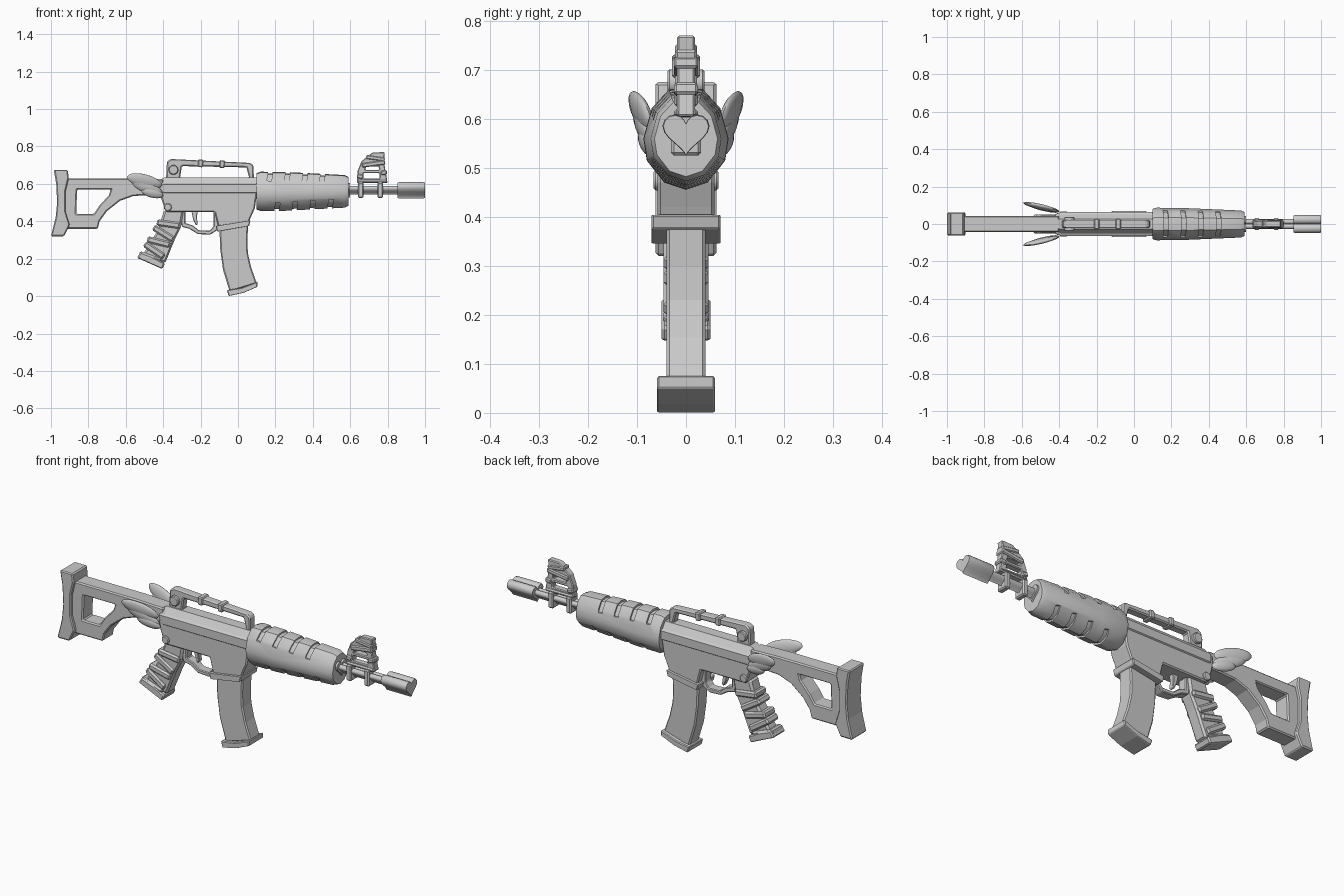
import bpy, bmesh
from math import radians, sin, cos, pi
from mathutils import Matrix, Vector

if "Cube" in bpy.data.objects:
    bpy.data.objects.remove(bpy.data.objects["Cube"])


def finish(name, bm, bevel=0.0, smooth=False):
    bmesh.ops.recalc_face_normals(bm, faces=bm.faces[:])
    me = bpy.data.meshes.new(name)
    bm.to_mesh(me)
    bm.free()
    ob = bpy.data.objects.new(name, me)
    bpy.context.collection.objects.link(ob)
    bpy.ops.object.select_all(action='DESELECT')
    ob.select_set(True)
    bpy.context.view_layer.objects.active = ob
    if bevel:
        m = ob.modifiers.new("bevel", 'BEVEL')
        m.width, m.segments, m.limit_method = bevel, 1, 'ANGLE'
    if smooth:
        bpy.ops.object.shade_smooth_by_angle(angle=radians(35))
    return ob


def prism(name, outline, half, holes=(), bevel=0.006):
    """Side profile in x/z, with optional holes, extruded across y."""
    bm = bmesh.new()
    for loop in (outline, *holes):
        vs = [bm.verts.new((x, -half, z)) for x, z in loop]
        for a, b in zip(vs, vs[1:] + vs[:1]):
            bm.edges.new((a, b))
    bmesh.ops.triangle_fill(bm, edges=bm.edges[:], use_beauty=True, normal=(0, -1, 0))
    ext = bmesh.ops.extrude_face_region(bm, geom=bm.faces[:])["geom"]
    bmesh.ops.translate(bm, vec=(0, 2 * half, 0),
                        verts=[g for g in ext if isinstance(g, bmesh.types.BMVert)])
    return finish(name, bm, bevel)


def loft(name, section, stations, zc, smooth=False):
    """Cross-section in y/z swept along x; stations are (x, scale)."""
    bm = bmesh.new()
    rings = [[bm.verts.new((x, y * s, zc + z * s)) for y, z in section] for x, s in stations]
    n = len(section)
    for a, b in zip(rings, rings[1:]):
        for i in range(n):
            bm.faces.new((a[i], a[(i + 1) % n], b[(i + 1) % n], b[i]))
    bm.faces.new(rings[0])
    bm.faces.new(rings[-1])
    return finish(name, bm, 0, smooth)


def boxes(name, items, bevel=0.006):
    """Boxes (x, z, size x, size y, size z, tilt about y) in one object."""
    bm = bmesh.new()
    for x, z, sx, sy, sz, tilt in items:
        mat = (Matrix.Translation((x, 0, z)) @ Matrix.Rotation(radians(tilt), 4, 'Y')
               @ Matrix.Diagonal((sx, sy, sz, 1)))
        bmesh.ops.create_cube(bm, size=1, matrix=mat)
    return finish(name, bm, bevel)


def pin(name, x, z, r, half):
    bm = bmesh.new()
    bmesh.ops.create_cone(bm, cap_ends=True, segments=16, radius1=r, radius2=r, depth=2 * half,
                          matrix=Matrix.Translation((x, 0, z)) @ Matrix.Rotation(pi / 2, 4, 'X'))
    finish(name, bm, 0.004, True)


def mirrored(half):
    """Close a half section whose first and last points lie on y = 0."""
    return half + [(-y, z) for y, z in half[-2:0:-1]]


# Shoulder stock
prism("butt_pad", [(-.985, .675), (-.91, .675), (-.905, .63), (-.922, .56), (-.922, .45),
                   (-.90, .38), (-.93, .32), (-1, .32), (-.975, .42), (-.967, .5), (-.972, .6)], .062)
prism("stock", [(-.94, .63), (-.56, .63), (-.40, .625), (-.40, .54), (-.47, .54), (-.56, .535),
                (-.63, .51), (-.70, .455), (-.74, .40), (-.75, .36), (-.94, .36)], .043,
      [[(-.86, .57), (-.68, .57), (-.69, .54), (-.74, .485), (-.77, .44), (-.865, .44)]])

# Receiver
prism("lower_receiver", [(-.42, .57), (-.41, .52), (-.385, .45), (-.125, .45), (-.105, .37),
                         (.06, .40), (.068, .42), (.09, .47), (.105, .57)], .058)
loft("upper_receiver", mirrored([(0, .075), (.028, .075), (.05, .045), (.064, .038),
                                 (.064, -.005), (.05, -.015), (0, -.015)]),
     [(-.42, .8), (-.39, 1), (.11, 1)], .56)
prism("magazine_collar", [(-.12, .375), (.067, .405), (.06, .375), (-.112, .345)], .07, bevel=.004)
pin("rear_pin", -.375, .475, .021, .066)

# Magazine
prism("magazine", [(-.10, .38), (.055, .39), (.05, .30), (.053, .23), (.07, .155), (.1, .07),
                   (-.045, .025), (-.08, .14), (-.095, .25)], .04)
prism("magazine_base", [(-.06, .032), (.02, .045), (.105, .077), (.105, .05), (.03, .018),
                        (-.05, 0)], .059, bevel=.004)

# Pistol grip with wraps
prism("grip", [(-.395, .46), (-.29, .46), (-.305, .37), (-.335, .31), (-.39, .175),
               (-.51, .22), (-.43, .35)], .036, bevel=.01)
prism("grip_base", [(-.54, .205), (-.405, .145), (-.39, .175), (-.455, .21), (-.52, .235)], .05)
boxes("grip_wraps", [(-.372 - .1 * t, .385 - .185 * t, .125, .092, .034, a)
                     for t, a in ((0, 8), (.27, 32), (.52, 14), (.76, 34), (.98, 20))], .008)

# Trigger group
prism("trigger_guard", [(-.31, .46), (-.30, .37), (-.26, .36), (-.215, .332), (-.15, .328),
                        (-.10, .36), (-.10, .46)], .025,
      [[(-.28, .452), (-.28, .39), (-.24, .377), (-.21, .352), (-.15, .35), (-.13, .375),
        (-.13, .452)]], .004)
prism("trigger", [(-.25, .46), (-.215, .46), (-.22, .42), (-.215, .385), (-.225, .378),
                  (-.24, .41)], .014, bevel=.003)

# Carry handle
prism("carry_handle", [(-.385, .62), (-.38, .72), (-.36, .733), (.065, .712), (.083, .70),
                       (.085, .62)], .022,
      [[(-.31, .632), (-.30, .695), (.045, .688), (.06, .632)]])
boxes("handle_bands", [(-.2, .71, .028, .058, .042, 3), (-.085, .705, .028, .058, .042, 3)], .005)
pin("sight_knob", -.345, .675, .026, .038)

# Handguard: slotted shell over a core
guard = mirrored([(0, .105), (.035, .10), (.07, .062), (.087, .0), (.08, -.045),
                  (.045, -.09), (0, -.105)])
shell = loft("handguard_shell", guard, [(.10, .93), (.12, 1), (.25, .99), (.57, .83), (.59, .74)],
             .56, True)
cuts = []
for i in range(4):
    x = .18 + .094 * i
    cuts += [(x, .71, .024, .3, .19 + .012 * i, 8), (x + .02, .405, .024, .3, .19 + .012 * i, 8)]
cutter = boxes("slot_cutter", cuts, 0)
cutter.hide_render = True
mod = shell.modifiers.new("slots", 'BOOLEAN')
mod.operation, mod.object, mod.solver = 'DIFFERENCE', cutter, 'EXACT'
bpy.context.view_layer.objects.active = shell
bpy.ops.object.modifier_apply(modifier="slots")
bpy.data.objects.remove(cutter)
loft("handguard_core", guard, [(.105, .9), (.25, .91), (.575, .75)], .56, True)

# Heart-section barrel and muzzle
heart = []
for i in range(28):
    t = 2 * pi * i / 28
    h = 13 * cos(t) - 5 * cos(2 * t) - 2 * cos(3 * t) - cos(4 * t)
    heart.append((.05 * sin(t) ** 3, .0031 * (h + 2.5)))
loft("barrel", heart, [(.55, .52), (.87, .52)], .566, True)
loft("barrel_collar", heart, [(.58, .85), (.60, .85)], .566, True)
loft("muzzle", heart, [(.853, .9), (.86, .96), (.992, .96), (1, .92)], .566, True)

# Front sight
prism("front_sight", [(.635, .605), (.64, .67), (.66, .72), (.695, .75), (.72, .768), (.785, .77),
                      (.78, .72), (.80, .605)], .018,
      [[(.672, .63), (.758, .63), (.756, .657), (.67, .657)],
       [(.68, .675), (.755, .675), (.752, .692), (.685, .692)]], .004)
boxes("front_sight_wraps", [(.725, .707, .125, .05, .024, -8), (.735, .737, .10, .044, .022, 8),
                            (.653, .64, .034, .048, .024, 14), (.780, .66, .034, .048, .024, -10)],
      .005)
boxes("front_sight_clamps", [(.657, .567, .03, .062, .084, 0), (.76, .567, .03, .062, .084, 0),
                             (.717, .612, .16, .05, .016, 0)], .006)

# Feathered wings on both sides
for side, label in ((1, "left"), (-1, "right")):
    bm = bmesh.new()
    for x, z, length, height, tilt in ((-.50, .615, .098, .036, 14), (-.485, .58, .088, .03, 20),
                                       (-.458, .551, .062, .025, 14)):
        mat = (Matrix.Diagonal((1, side, 1, 1))
               @ Matrix.Translation((x, .087 + (z - .59) * .2, z))
               @ Matrix.Rotation(radians(-13), 4, 'Z') @ Matrix.Rotation(radians(tilt), 4, 'Y')
               @ Matrix.Rotation(radians(-10), 4, 'X')
               @ Matrix.Diagonal((length, .014, height, 1)))
        bmesh.ops.create_uvsphere(bm, u_segments=16, v_segments=10, radius=1, matrix=mat)
    finish("wing_" + label, bm, 0, True)
